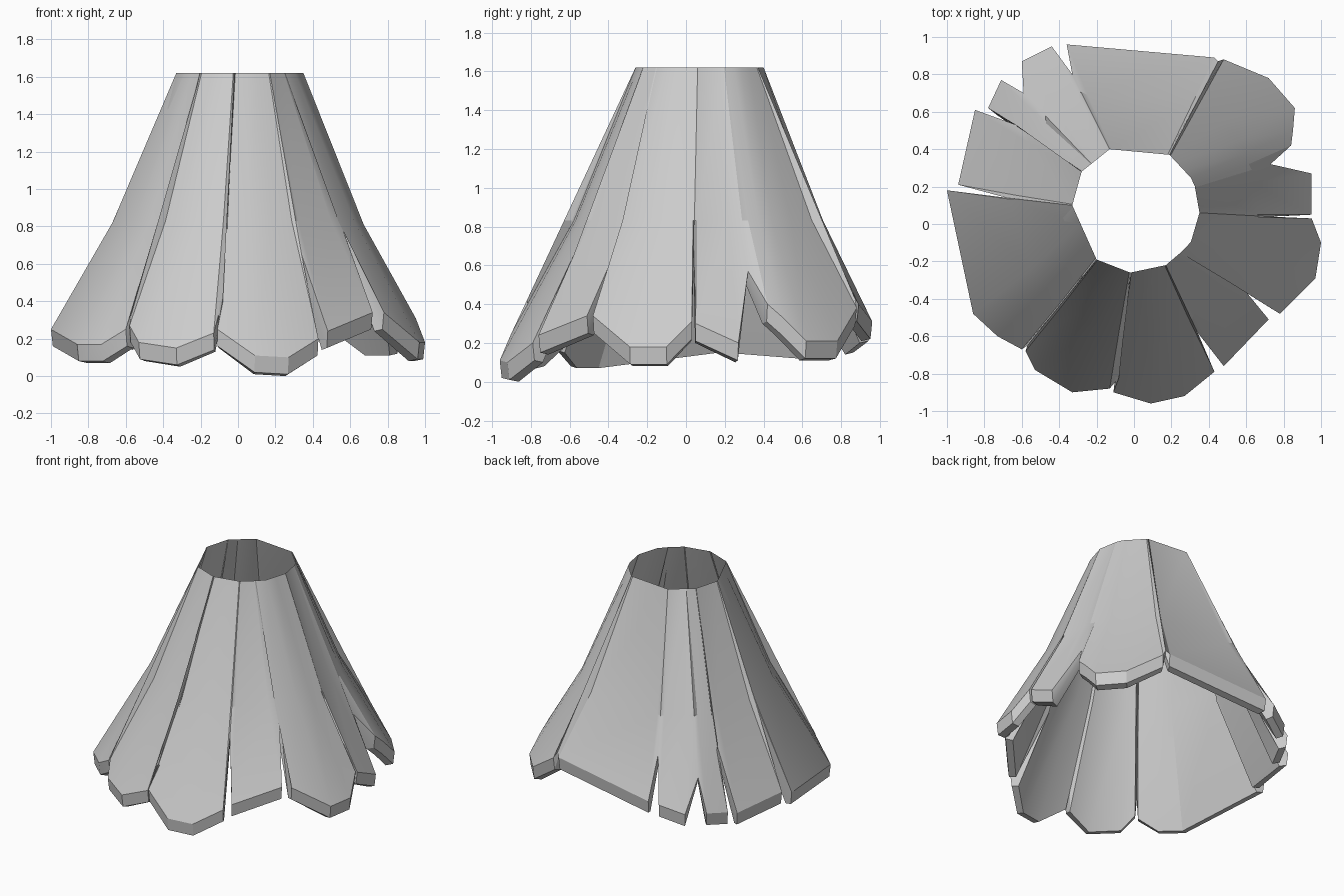
import bpy, bmesh, math
from mathutils import Vector

if "Cube" in bpy.data.objects:
    bpy.data.objects.remove(bpy.data.objects["Cube"])

TOP_Z, MID_Z = 1.62, 0.83

# waist opening, clockwise from back left
waist = [(-.13, .40), (.19, .37), (.32, .23), (.35, .06), (.30, -.11),
         (.17, -.22), (-.02, -.26), (-.20, -.19), (-.33, .10), (-.28, .28)]

# cloth panels: start position on the waist, slit tip, then hem points
panels = [
    (0, [(-.33, .80, .59), (-.36, .96, .31), (.43, .89, .40)]),
    (1, [(.45, .87, .43), (.48, .88, .38), (.72, .78, .21), (.86, .62, .21),
         (.85, .50, .33), (.84, .42, .40)]),
    (2.2, [(.73, .32, .57), (.95, .27, .20), (.95, .05, .30)]),
    (3, [(.72, .04, .69), (.95, .03, .31), (1.0, -.10, .18), (.97, -.29, .18), (.78, -.48, .34)]),
    (4.4, [(.49, -.23, .98), (.72, -.51, .34), (.48, -.76, .24)]),
    (5, [(.34, -.58, .65), (.43, -.79, .20), (.27, -.92, .10), (.09, -.96, .11), (-.11, -.90, .25)]),
    (6, [(-.08, -.82, .42), (-.13, -.88, .23), (-.33, -.90, .15), (-.53, -.78, .18), (-.58, -.68, .27)]),
    (7, [(-.57, -.65, .33), (-.60, -.67, .25), (-.73, -.60, .17), (-.86, -.48, .17), (-1.0, .18, .25)]),
    (8, [(-.68, .14, .80), (-.94, .21, .25), (-.85, .61, .22)]),
    (9, [(-.63, .53, .63), (-.78, .62, .21), (-.71, .77, .24)]),
    (9.35, [(-.59, .70, .45), (-.60, .87, .24), (-.44, .95, .30)]),
]


def waist_point(u):
    i = math.floor(u)
    a, b = Vector(waist[i % 10]), Vector(waist[(i + 1) % 10])
    p = a.lerp(b, u - i)
    return Vector((p.x, p.y, TOP_Z))


def inset(p, r, dz):
    d = Vector((p.x, p.y, 0)).normalized()
    return p - d * r - Vector((0, 0, dz))


def column(u, hem, slit):
    """Profile from the waist down the outside, round the hem and up the inside."""
    top, hem = waist_point(u), Vector(hem)
    zm = max(MID_Z, hem.z + .1)
    mid = top.lerp(hem, (TOP_Z - zm) / (TOP_Z - hem.z))
    if not slit:
        mid = inset(mid, .05, 0)
    low = inset(hem, .01, .03 if slit else .09)
    inner = inset(hem, .06, .04 if slit else .10)
    return [top, mid, hem, low, inner, inset(mid, .04, 0), top]


# skirt shell
columns = []
for k, (u0, pts) in enumerate(panels):
    u1 = panels[k + 1][0] if k + 1 < len(panels) else 10
    n = len(pts) - 1
    for i, p in enumerate(pts):
        f = 0 if i == 0 else .03 + .94 * (i - 1) / max(1, n - 1)
        columns.append(column(u0 + (u1 - u0) * f, p, i == 0))

bm = bmesh.new()
grid = [[bm.verts.new(p) for p in c] for c in columns]
for i, a in enumerate(grid):
    b = grid[(i + 1) % len(grid)]
    for j in range(len(a) - 1):
        bm.faces.new((a[j], b[j], b[j + 1], a[j + 1]))
bmesh.ops.remove_doubles(bm, verts=bm.verts, dist=.0005)
bmesh.ops.recalc_face_normals(bm, faces=bm.faces)
mesh = bpy.data.meshes.new("tattered_skirt")
bm.to_mesh(mesh)
bm.free()
skirt = bpy.data.objects.new("tattered_skirt", mesh)
bpy.context.collection.objects.link(skirt)

# smooth panels with crisp folds and hem
bpy.context.view_layer.objects.active = skirt
skirt.select_set(True)
bpy.ops.object.shade_smooth_by_angle(angle=math.radians(25))
